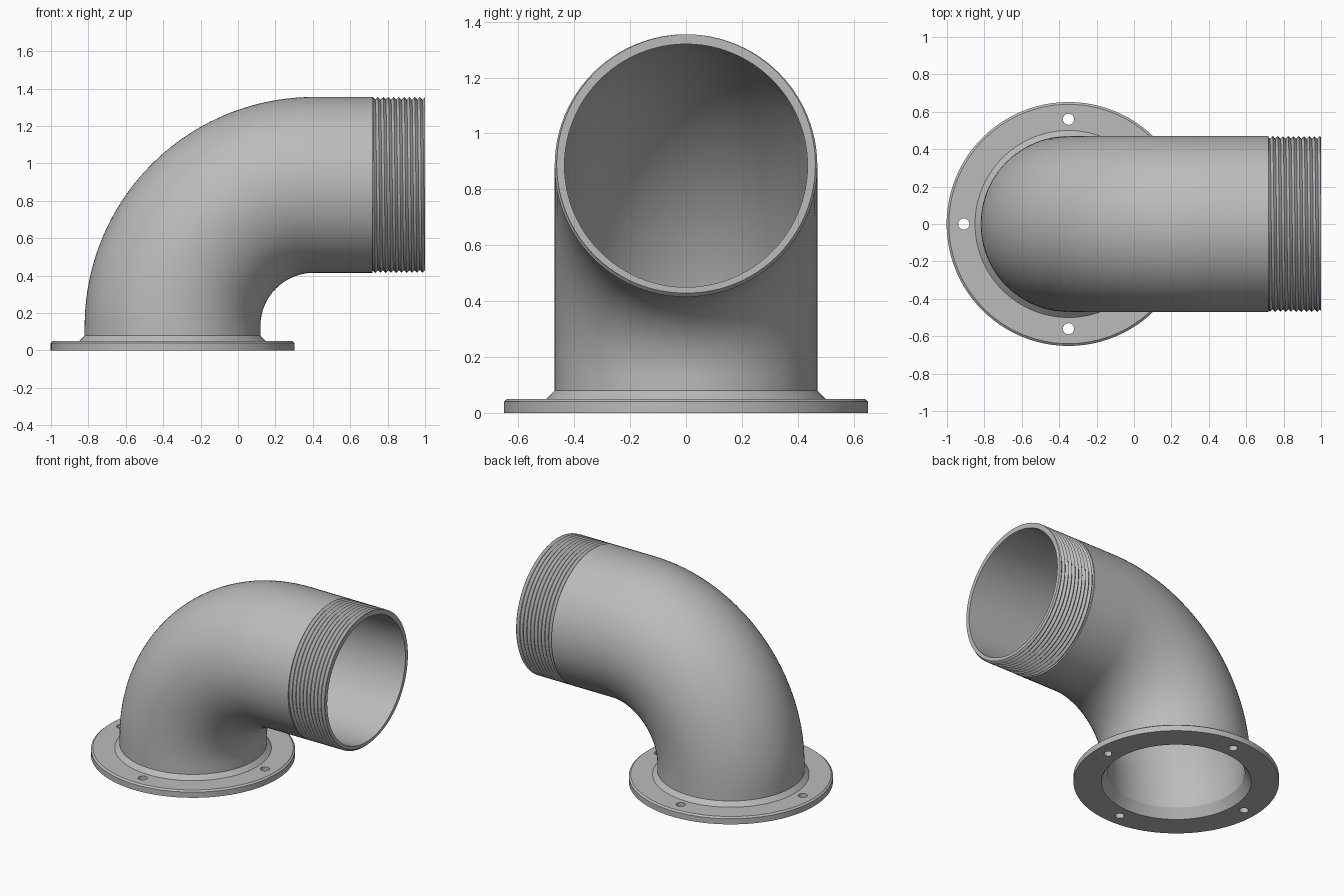
import bpy, bmesh, math
from mathutils import Vector

if "Cube" in bpy.data.objects:
    bpy.data.objects.remove(bpy.data.objects["Cube"], do_unlink=True)

SEG = 96
FOOT_X, RISE, BEND = -0.35, 0.13, 0.755      # axis: rise, quarter bend, run to x = 1
ARC = BEND * math.pi / 2
LENGTH = RISE + ARC + 1 - (FOOT_X + BEND)
OUTER, INNER = 0.47, 0.435
THREAD_LENGTH, PITCH, DEPTH = 0.28, 0.028, 0.014

metal = bpy.data.materials.new("grey metal")
metal.use_nodes = True
grey = (0.5, 0.5, 0.5, 1)
metal.diffuse_color = grey
metal.node_tree.nodes["Principled BSDF"].inputs["Base Color"].default_value = grey


def pipe_point(s, r, a):
    """Point at distance s along the elbow axis, radius r, angle a."""
    turn = min(max((s - RISE) / BEND, 0), math.pi / 2)
    extra = max(s - RISE - ARC, 0)
    x = FOOT_X + BEND * (1 - math.cos(turn)) + extra
    z = min(s, RISE) + BEND * math.sin(turn)
    out = Vector((math.cos(turn), 0, -math.sin(turn)))
    return Vector((x, 0, z)) + r * (math.cos(a) * out + math.sin(a) * Vector((0, 1, 0)))


def smooth(ob):
    bpy.ops.object.select_all(action='DESELECT')
    ob.select_set(True)
    bpy.context.view_layer.objects.active = ob
    bpy.ops.object.shade_smooth_by_angle(angle=math.radians(25))


def sweep(name, profile, closed=True):
    """Carry profile(angle) -> [(s, r), ...] once around the elbow axis."""
    bm = bmesh.new()
    cols = []
    for i in range(SEG + 1):
        a = 2 * math.pi * i / SEG
        cols.append([bm.verts.new(pipe_point(s, r, a)) for s, r in profile(a)])
    n = len(cols[0])
    for c, d in zip(cols, cols[1:]):
        for j in range(n if closed else n - 1):
            k = (j + 1) % n
            bm.faces.new((c[j], d[j], d[k], c[k]))
    bmesh.ops.remove_doubles(bm, verts=bm.verts, dist=1e-5)
    bmesh.ops.dissolve_degenerate(bm, edges=bm.edges, dist=1e-5)
    bmesh.ops.recalc_face_normals(bm, faces=bm.faces)
    mesh = bpy.data.meshes.new(name)
    bm.to_mesh(mesh)
    bm.free()
    mesh.materials.append(metal)
    ob = bpy.data.objects.new(name, mesh)
    bpy.context.collection.objects.link(ob)
    return ob


# Mounting flange with a bevelled rim, weld collar and flared bore
rim = [(0, 0.475), (0, 0.652), (0.04, 0.652), (0.05, 0.64), (0.05, 0.5),
       (0.08, OUTER), (0.08, INNER), (0.065, INNER)]
flange = sweep("flange", lambda a: rim)

# Four bolt holes
for i in range(4):
    a = i * math.pi / 2
    bpy.ops.mesh.primitive_cylinder_add(
        vertices=24, radius=0.03, depth=0.3,
        location=(FOOT_X + 0.56 * math.cos(a), 0.56 * math.sin(a), 0))
    cutter = bpy.context.object
    cutter.name = "bolt_hole_cutter"
    cutter.hide_render = True
    cut = flange.modifiers.new("bolt_hole", 'BOOLEAN')
    cut.operation, cut.object, cut.solver = 'DIFFERENCE', cutter, 'EXACT'
    bpy.context.view_layer.objects.active = flange
    bpy.ops.object.modifier_apply(modifier=cut.name)
    bpy.data.objects.remove(cutter, do_unlink=True)
smooth(flange)

# Hollow elbow: outer wall, step down under the thread, mouth, inner wall
BENDS = 40
stations = [0.08] + [RISE + ARC * i / BENDS for i in range(BENDS + 1)]
shoulder = LENGTH - THREAD_LENGTH
core = OUTER - DEPTH - 0.003
wall = ([(s, OUTER) for s in stations]
        + [(shoulder, OUTER), (shoulder, core), (LENGTH, core), (LENGTH, INNER)]
        + [(s, INNER) for s in reversed(stations)])
smooth(sweep("elbow_pipe", lambda a: wall, closed=False))


# Helical thread with pointed ridges, trimmed square at both ends
def thread_profile(a):
    points = [(shoulder, core)]
    turns = round(THREAD_LENGTH / PITCH)
    for k in range(-2, 2 * turns + 1):
        s = shoulder + PITCH * (k / 2 + a / (2 * math.pi))
        s = min(max(s, shoulder), LENGTH)
        phase = ((s - shoulder) / PITCH - a / (2 * math.pi)) % 1
        points.append((s, OUTER - DEPTH * abs(1 - 2 * phase)))
    return points + [(LENGTH, core)]


smooth(sweep("pipe_thread", thread_profile, closed=False))
